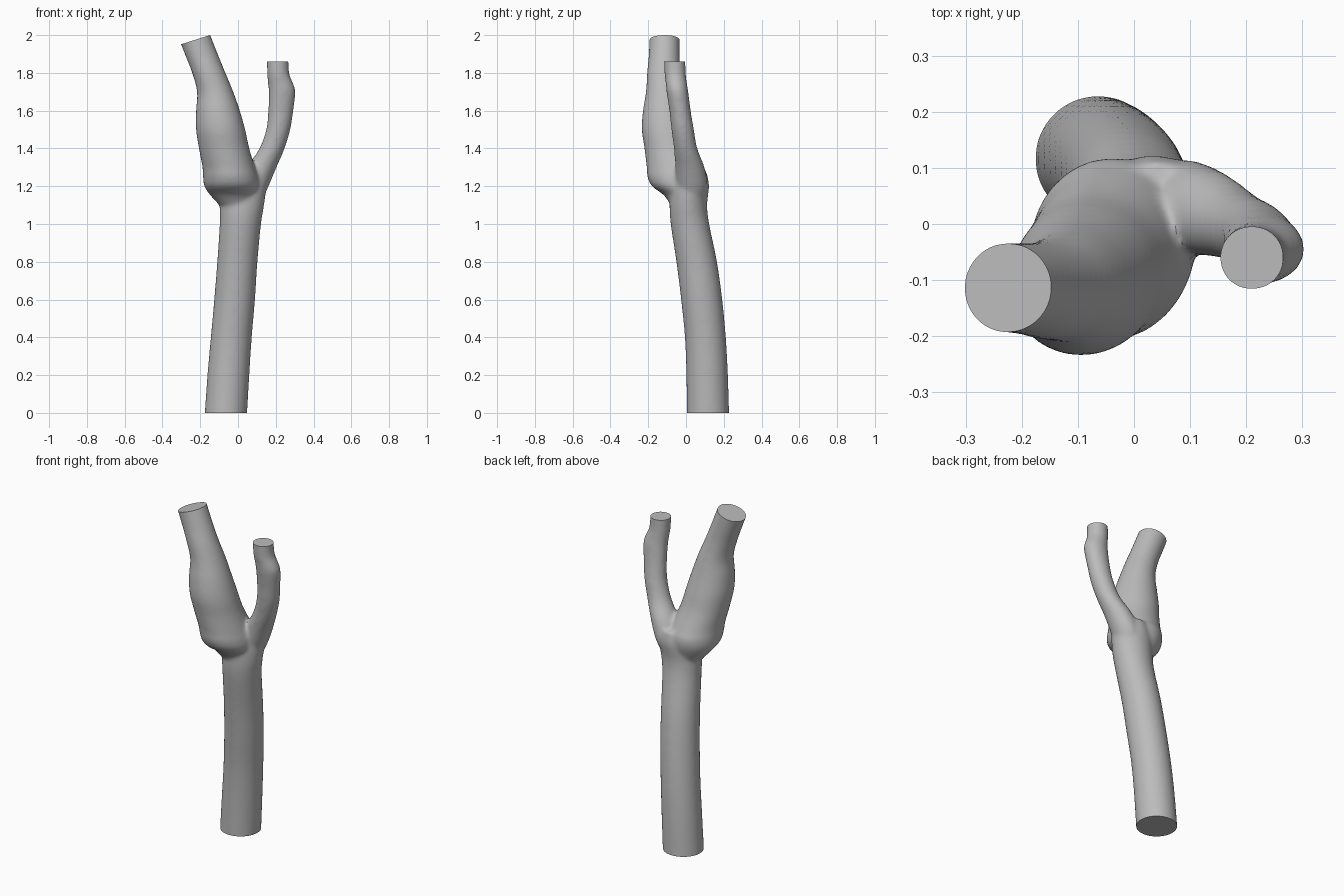
import bpy, bmesh, math
from mathutils import Vector

cube = bpy.data.objects.get("Cube")
if cube:
    bpy.data.objects.remove(cube, do_unlink=True)

SIDES, STEPS = 40, 5

# Cross-sections: height, x min, x max, y min, y max
trunk = [
    (-.06, -.18, .045, .005, .23), (.2, -.162, .06, .002, .222),
    (.4, -.144, .073, -.006, .211), (.6, -.126, .09, -.026, .192),
    (.8, -.11, .103, -.051, .164), (1, -.097, .122, -.081, .123),
    (1.1, -.096, .138, -.087, .112), (1.2, -.08, .15, -.08, .122),
    (1.27, -.06, .14, -.06, .11),
]
wide_branch = [
    (1.08, -.08, .09, -.07, .08), (1.15, -.145, .1, -.115, .1),
    (1.2, -.178, .11, -.18, .115), (1.25, -.185, .105, -.204, .116),
    (1.3, -.188, .09, -.208, .095), (1.4, -.207, .06, -.22, .055),
    (1.5, -.222, .038, -.234, .03), (1.6, -.222, .01, -.228, .005),
    (1.7, -.217, -.025, -.212, -.015), (1.8, -.243, -.066, -.206, -.03),
    (1.9, -.282, -.107, -.197, -.034), (2.06, -.345, -.17, -.19, -.033),
]
thin_branch = [
    (1.13, -.03, .13, -.04, .1), (1.2, .01, .162, -.05, .115),
    (1.3, .05, .204, -.056, .098), (1.4, .113, .247, -.064, .06),
    (1.5, .149, .277, -.077, .042), (1.6, .16, .293, -.088, .025),
    (1.7, .162, .304, -.103, .012), (1.75, .158, .29, -.108, .004),
    (1.8, .154, .271, -.114, -.001), (1.92, .152, .266, -.119, -.005),
]


def spline(a, b, c, d, t):
    """Catmull-Rom value between b and c."""
    return b + t / 2 * (c - a + t * (2*a - 5*b + 4*c - d + t * (3*(b - c) + d - a)))


def add_tube(bm, sections):
    """Loft smooth oval rings through the sections and close both ends."""
    last = len(sections) - 1
    rows = []
    for i in range(last):
        near = [sections[min(max(i + k, 0), last)] for k in (-1, 0, 1, 2)]
        rows += [[spline(*v, s / STEPS) for v in zip(*near)] for s in range(STEPS)]
    rows.append(sections[-1])
    rings = []
    for z, left, right, front, back in rows:
        ring = []
        for k in range(SIDES):
            a = math.tau * k / SIDES
            ring.append(bm.verts.new(((left + right + (right - left) * math.cos(a)) / 2,
                                      (front + back + (back - front) * math.sin(a)) / 2, z)))
        rings.append(ring)
    for low, high in zip(rings, rings[1:]):
        for k in range(SIDES):
            n = (k + 1) % SIDES
            bm.faces.new((low[k], low[n], high[n], high[k]))
    bm.faces.new(rings[0][::-1])
    bm.faces.new(rings[-1])


def trim(bm, point, normal, wanted):
    """Slice an end flat and cap it."""
    faces = [f for f in bm.faces if wanted(f.calc_center_median())]
    geom = faces + list({e for f in faces for e in f.edges}) + list({v for f in faces for v in f.verts})
    bmesh.ops.bisect_plane(bm, geom=geom, plane_co=point, plane_no=normal, clear_outer=True)
    bmesh.ops.holes_fill(bm, edges=[e for e in bm.edges if e.is_boundary], sides=0)


# Merge the three tubes into one smooth vessel
bm = bmesh.new()
for sections in (trunk, wide_branch, thin_branch):
    add_tube(bm, sections)
mesh = bpy.data.meshes.new("forked_vessel")
bm.to_mesh(mesh)
bm.free()
vessel = bpy.data.objects.new("forked_vessel", mesh)
bpy.context.collection.objects.link(vessel)
remesh = vessel.modifiers.new("merge", 'REMESH')
remesh.mode = 'VOXEL'
remesh.voxel_size = .01
smooth = vessel.modifiers.new("blend", 'SMOOTH')
smooth.factor = .5
smooth.iterations = 10
evaluated = vessel.evaluated_get(bpy.context.evaluated_depsgraph_get())
merged = bpy.data.meshes.new_from_object(evaluated)
vessel.modifiers.clear()

# Flat ends
bm = bmesh.new()
bm.from_mesh(merged)
trim(bm, Vector((0, 0, 0)), Vector((0, 0, -1)), lambda c: c.z < .2)
trim(bm, Vector((-.227, -.11, 1.975)), Vector((-.3, 0, .95)), lambda c: c.x < 0 and c.z > 1.7)
trim(bm, Vector((.21, -.06, 1.86)), Vector((0, 0, 1)), lambda c: c.x > .1 and c.z > 1.7)
bmesh.ops.recalc_face_normals(bm, faces=bm.faces)
bm.to_mesh(merged)
bm.free()
vessel.data = merged

# Colour and shading
grey = bpy.data.materials.new("plain grey")
grey.use_nodes = True
colour = (.5, .5, .5, 1)
grey.diffuse_color = colour
grey.node_tree.nodes["Principled BSDF"].inputs["Base Color"].default_value = colour
merged.materials.clear()
merged.materials.append(grey)
bpy.ops.object.select_all(action='DESELECT')
vessel.select_set(True)
bpy.context.view_layer.objects.active = vessel
bpy.ops.object.shade_smooth_by_angle(angle=math.radians(40))
